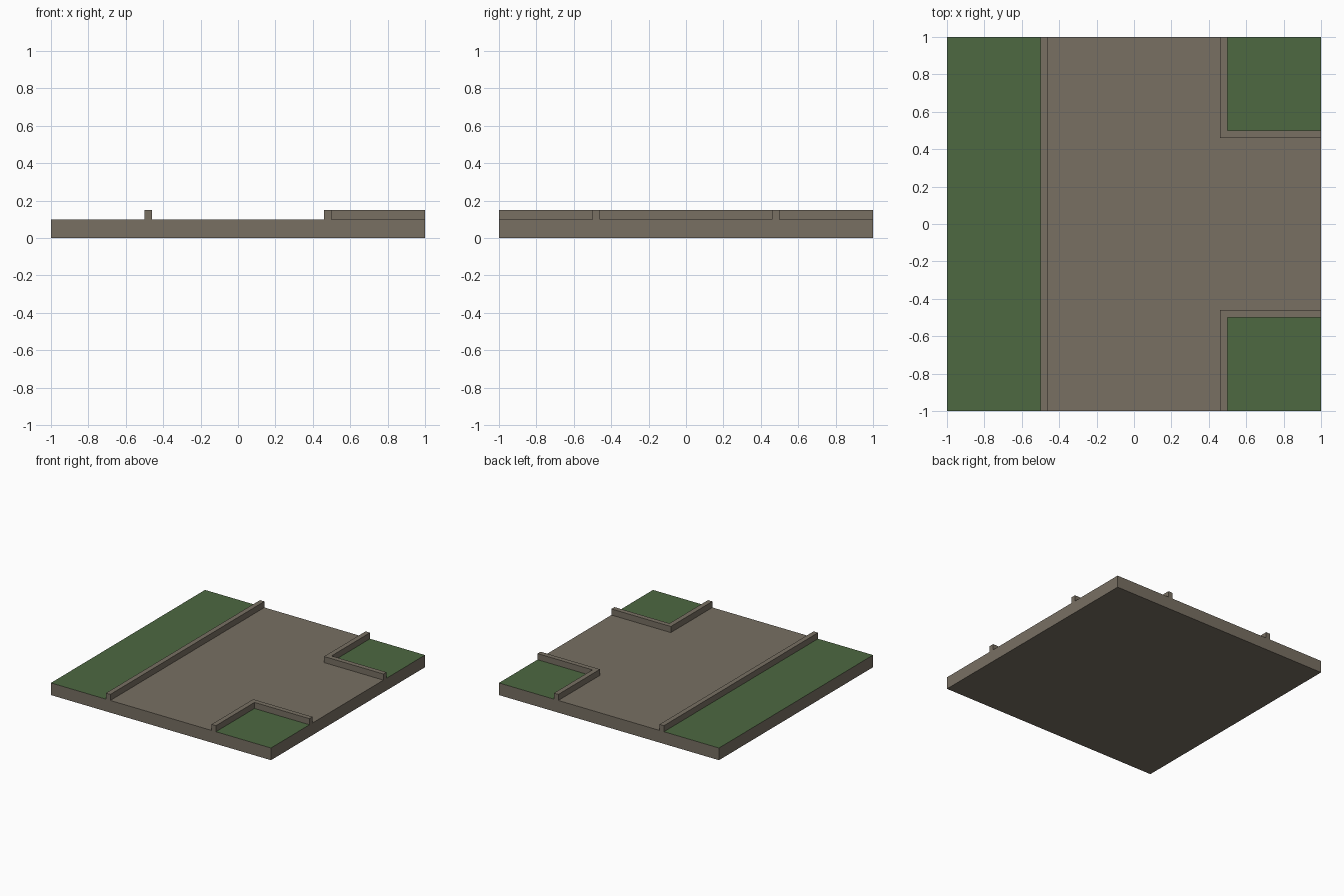
import bpy, bmesh
from mathutils import Vector

if "Cube" in bpy.data.objects:
    bpy.data.objects.remove(bpy.data.objects["Cube"])


def material(name, rgb):
    m = bpy.data.materials.new(name)
    m.diffuse_color = (*rgb, 1)
    m.use_nodes = True
    m.node_tree.nodes["Principled BSDF"].inputs["Base Color"].default_value = m.diffuse_color
    return m


stone = material("stone_brown", (0.188, 0.160, 0.124))
grass = material("grass_green", (0.074, 0.140, 0.053))


def finish(bm, name, mats):
    bmesh.ops.recalc_face_normals(bm, faces=bm.faces)
    me = bpy.data.meshes.new(name)
    bm.to_mesh(me)
    bm.free()
    for m in mats:
        me.materials.append(m)
    ob = bpy.data.objects.new(name, me)
    bpy.context.collection.objects.link(ob)
    return ob


# Ground slab, cut along the path borders; top faces outside the path are grass
bm = bmesh.new()
bmesh.ops.create_cube(bm, size=1)
for v in bm.verts:
    v.co = Vector((v.co.x * 2, v.co.y * 2, (v.co.z + 0.5) * 0.1))
for axis in ((1, 0, 0), (0, 1, 0)):
    for d in (-0.5, 0.5):
        bmesh.ops.bisect_plane(bm, geom=bm.verts[:] + bm.edges[:] + bm.faces[:],
                               plane_co=Vector(axis) * d, plane_no=axis)
for f in bm.faces:
    c = f.calc_center_median()
    if f.normal.z > 0.9 and (c.x < -0.5 or (c.x > 0.5 and abs(c.y) > 0.5)):
        f.material_index = 1
finish(bm, "ground_slab", [stone, grass])


# Kerbs: flat outlines raised above the slab
def kerb(name, outline, z0=0.1, z1=0.15):
    bm = bmesh.new()
    face = bm.faces.new([bm.verts.new((x, y, z0)) for x, y in outline])
    ext = bmesh.ops.extrude_face_region(bm, geom=[face], use_keep_orig=True)
    for g in ext["geom"]:
        if isinstance(g, bmesh.types.BMVert):
            g.co.z = z1
    finish(bm, name, [stone])


kerb("straight_kerb", [(-0.5, -1), (-0.46, -1), (-0.46, 1), (-0.5, 1)])
corner = [(0.46, 0.46), (1, 0.46), (1, 0.5), (0.5, 0.5), (0.5, 1), (0.46, 1)]
for side, s in (("back", 1), ("front", -1)):
    kerb(side + "_corner_kerb", [(x, y * s) for x, y in corner])
